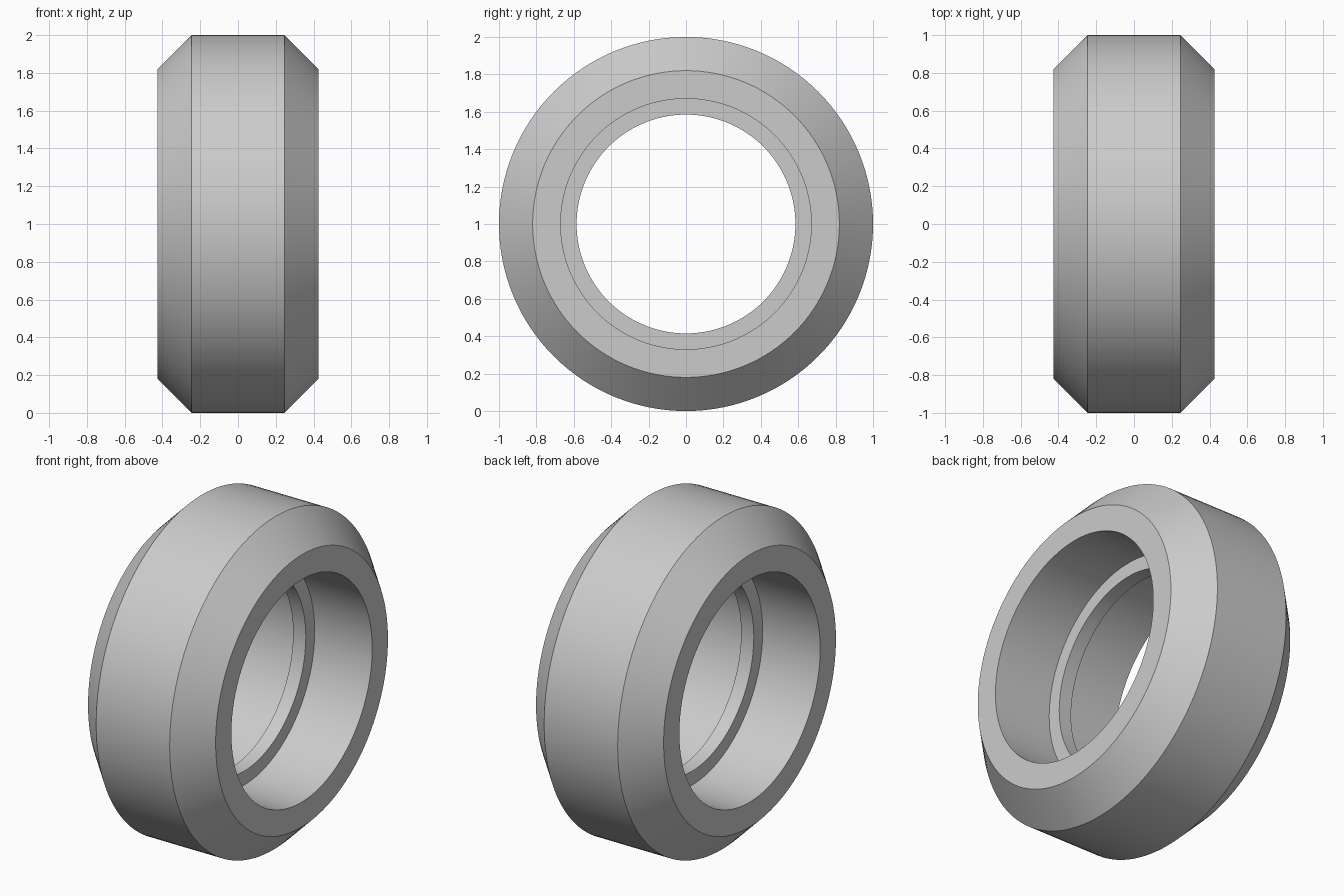
import bpy, bmesh, math
from mathutils import Matrix, Vector

cube = bpy.data.objects.get("Cube")
if cube:
    bpy.data.objects.remove(cube, do_unlink=True)

grey = bpy.data.materials.new("light grey")
grey.use_nodes = True
colour = (0.6, 0.6, 0.6, 1)
grey.diffuse_color = colour
grey.node_tree.nodes["Principled BSDF"].inputs["Base Color"].default_value = colour

# Half cross-section as (x, radius): tread, bevel, side wall, bore, centre lip
half = [(0.245, 1.0), (0.425, 0.82), (0.425, 0.67), (0.042, 0.67), (0.042, 0.585)]
profile = half + [(-x, r) for x, r in reversed(half)]

# Wheel ring: spin the closed cross-section round the x axis
SEGMENTS = 128
bm = bmesh.new()
rings = []
for i in range(SEGMENTS):
    turn = Matrix.Rotation(math.tau * i / SEGMENTS, 3, 'X')
    rings.append([bm.verts.new(turn @ Vector((x, 0, r)) + Vector((0, 0, 1)))
                  for x, r in profile])
for i, ring in enumerate(rings):
    after = rings[(i + 1) % SEGMENTS]
    for j in range(len(profile)):
        k = (j + 1) % len(profile)
        bm.faces.new((ring[j], ring[k], after[k], after[j]))
bmesh.ops.recalc_face_normals(bm, faces=bm.faces)

mesh = bpy.data.meshes.new("wheel_ring")
bm.to_mesh(mesh)
bm.free()
mesh.materials.append(grey)
wheel = bpy.data.objects.new("wheel_ring", mesh)
bpy.context.collection.objects.link(wheel)

# Smooth round surfaces with crisp edges
bpy.ops.object.select_all(action='DESELECT')
wheel.select_set(True)
bpy.context.view_layer.objects.active = wheel
bpy.ops.object.shade_smooth_by_angle(angle=math.radians(30))
